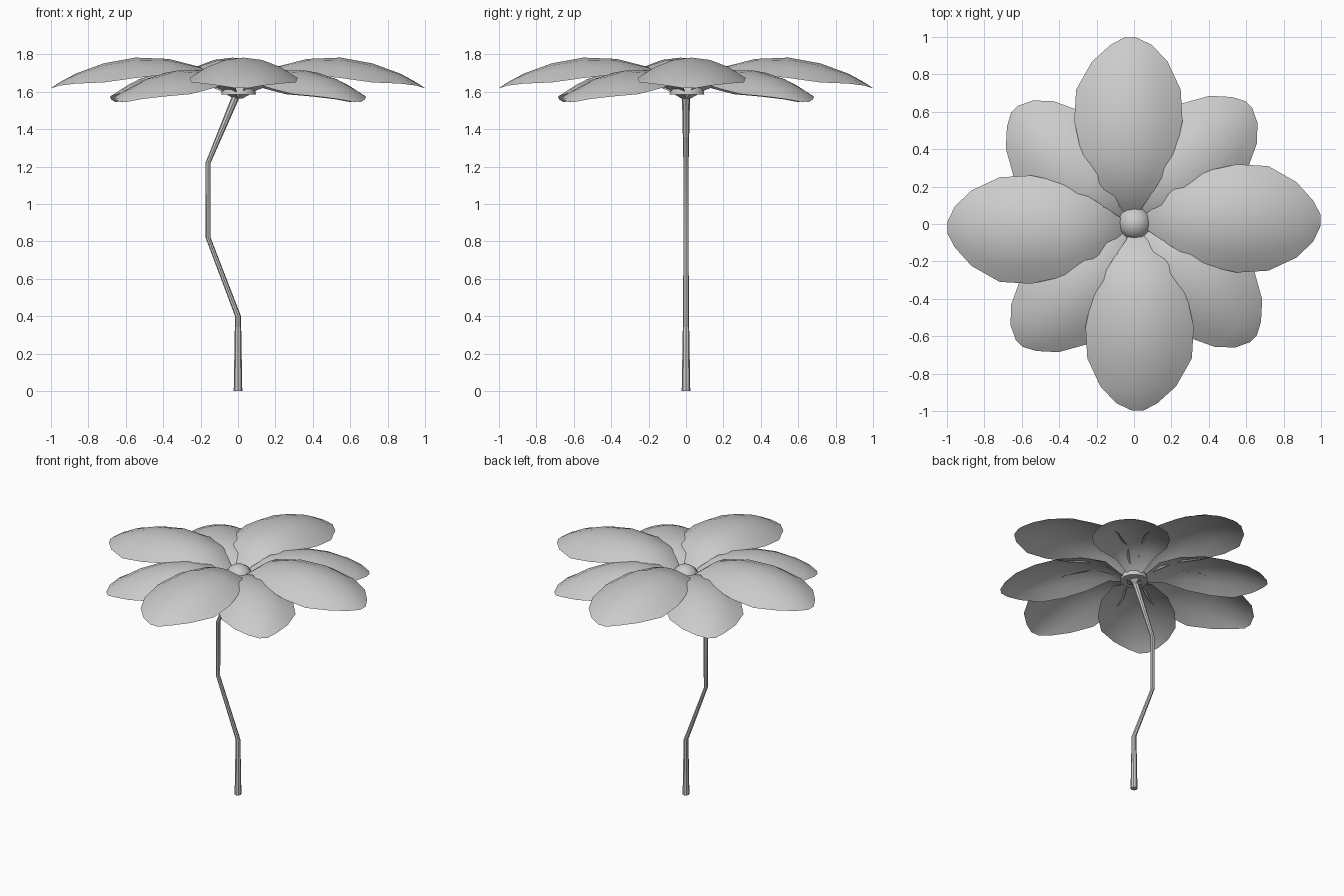
import bpy, bmesh, math
from mathutils import Matrix, Vector

if "Cube" in bpy.data.objects:
    bpy.data.objects.remove(bpy.data.objects["Cube"])


def finish(bm, name, angle=40):
    bmesh.ops.recalc_face_normals(bm, faces=bm.faces)
    me = bpy.data.meshes.new(name)
    bm.to_mesh(me)
    bm.free()
    ob = bpy.data.objects.new(name, me)
    bpy.context.collection.objects.link(ob)
    bpy.ops.object.select_all(action='DESELECT')
    ob.select_set(True)
    bpy.context.view_layer.objects.active = ob
    bpy.ops.object.shade_smooth_by_angle(angle=math.radians(angle))
    return ob


def skin(bm, rings, closed):
    for a, b in zip(rings, rings[1:]):
        n = len(a)
        for i in range(n if closed else n - 1):
            j = (i + 1) % n
            bm.faces.new((a[i], a[j], b[j], b[i]))


# Crooked stem: x, z, radius of each ring
bm = bmesh.new()
rings = []
for x, z, r in [(0, 0, .023), (0, .4, .016), (-.16, .82, .0135),
                (-.16, 1.22, .014), (-.005, 1.59, .022)]:
    rings.append([bm.verts.new((x + r * math.cos(k * math.pi / 4),
                                r * math.sin(k * math.pi / 4), z)) for k in range(8)])
skin(bm, rings, True)
bm.faces.new(rings[0])
bm.faces.new(rings[-1])
finish(bm, "stem")

# Petal rows: distance out, right edge, left edge, ridge height above base
PETAL = [(.02, -.012, .018, .005), (.09, -.045, .075, .065), (.2, -.12, .175, .152),
         (.37, -.22, .28, .196), (.55, -.26, .32, .203), (.72, -.25, .31, .172),
         (.87, -.18, .225, .117), (.96, -.095, .125, .068), (1.0, -.01, .05, .04)]
COLS = 6


def petal(name, angle, size, base_z, droop):
    bm = bmesh.new()
    rows = []
    for u, v0, v1, h in PETAL:
        row = []
        mid = (v0 + v1) / 2
        for i in range(COLS + 1):
            v = v0 + (v1 - v0) * i / COLS
            z = h - 1.3 * (v - mid) ** 2 - droop * u
            row.append(bm.verts.new((u * size, v * size, base_z + z * size)))
        rows.append(row)
    skin(bm, rows, False)
    bm.transform(Matrix.Rotation(angle, 4, 'Z'))
    for f in bm.faces:
        f.normal_update()
    finish(bm, name, 60)


# Four large upper petals and four smaller lower ones between them
for k in range(4):
    a = k * math.pi / 2
    petal(f"upper_petal_{k + 1}", a, .998, 1.58, 0)
    petal(f"lower_petal_{k + 1}", a + math.pi / 4, .885, 1.56, .055)

# Domed flower centre
bm = bmesh.new()
bmesh.ops.create_uvsphere(bm, u_segments=12, v_segments=8, radius=.093)
cut = bmesh.ops.bisect_plane(bm, geom=bm.verts[:] + bm.edges[:] + bm.faces[:],
                             plane_co=(0, 0, 0), plane_no=(0, 0, 1), clear_inner=True)
bmesh.ops.holes_fill(bm, edges=[e for e in bm.edges if e.is_boundary])
bm.transform(Matrix.Translation(Vector((.003, .005, 1.585))))
finish(bm, "flower_centre")
